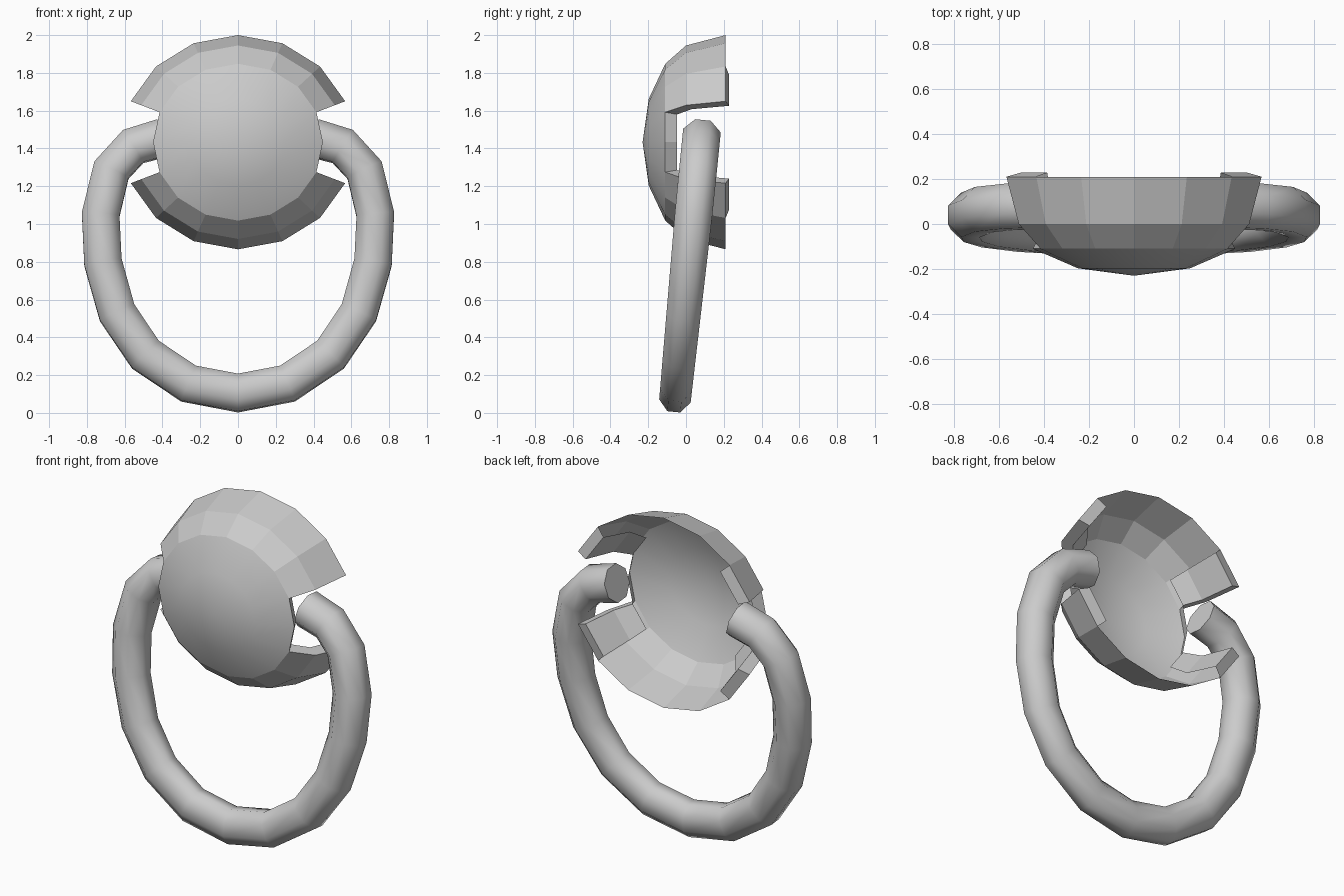
import bpy, bmesh
from math import sin, cos, pi, radians
from mathutils import Vector

if "Cube" in bpy.data.objects:
    bpy.data.objects.remove(bpy.data.objects["Cube"])

CZ = 1.433           # height of the dome centre
SEG = 16


def finish(bm, name):
    me = bpy.data.meshes.new(name)
    bm.to_mesh(me)
    bm.free()
    ob = bpy.data.objects.new(name, me)
    bpy.context.collection.objects.link(ob)
    return ob


# ---- domed shell: faceted outer bands, smooth cap, a notch on each side ----
PROFILE = [(0.567, 0.21), (0.512, 0.0), (0.415, -0.11), (0.23, -0.197)]   # radius, y


def dome_point(r, y, i):
    a = 2 * pi * i / SEG
    return Vector((1.083 * r * sin(a), y, CZ + r * cos(a)))


def dome_inner(k, i):
    # same point pushed inward along the shell normal
    r, y = PROFILE[k]
    dr, dy = [(-0.063, 0.018), (-0.055, 0.03), (-0.03, 0.063)][k]
    return dome_point(r + dr, y + dy, i)


bm = bmesh.new()
rings = [[bm.verts.new(dome_point(r, y, i)) for i in range(SEG)] for r, y in PROFILE]
tip = bm.verts.new((0, -0.23, CZ))
NOTCH = {3, 4, 11, 12}
for k in range(3):
    for i in range(SEG):
        if k < 2 and i in NOTCH:
            continue
        j = (i + 1) % SEG
        f = bm.faces.new((rings[k][i], rings[k][j], rings[k + 1][j], rings[k + 1][i]))
        f.smooth = k == 2
for i in range(SEG):
    bm.faces.new((rings[3][i], rings[3][(i + 1) % SEG], tip)).smooth = True

# thickened lips around the notches
inner = {}


def inn(k, i):
    if (k, i) not in inner:
        inner[k, i] = bm.verts.new(dome_inner(k, i))
    return inner[k, i]


def lip(a, b):
    bm.faces.new((rings[a[0]][a[1]], rings[b[0]][b[1]], inn(*b), inn(*a)))


for lo, hi in ((3, 5), (11, 13)):
    for i in (lo, hi):
        lip((0, i), (1, i))
        lip((1, i), (2, i))
    for i in range(lo, hi):
        lip((2, i), (2, i + 1))
    # backing plates and their rear edges
    for i in (lo - 1, hi):
        lip((0, i), (0, i + 1))
        for k in (0, 1):
            bm.faces.new((inn(k, i), inn(k, i + 1), inn(k + 1, i + 1), inn(k + 1, i)))
bmesh.ops.recalc_face_normals(bm, faces=bm.faces)
finish(bm, "domed_shell")

# ---- pull ring: eight-sided tube swept along an open, slightly tilted loop ----
HALF = [(0.262, 0.155), (0.49, 0.308), (0.64, 0.53), (0.715, 0.797),
        (0.727, 1.05), (0.67, 1.285), (0.555, 1.41), (0.40, 1.455)]
loop = [(-x, z) for x, z in reversed(HALF)] + [(0, 0.105)] + HALF
pts = [Vector((x, -0.065 + 0.1 * z, z)) for x, z in loop]
normal = Vector((0, 1, -0.1)).normalized()

bm = bmesh.new()
tube = []
for i, p in enumerate(pts):
    t = (pts[min(i + 1, len(pts) - 1)] - pts[max(i - 1, 0)]).normalized()
    side = t.cross(normal)
    depth = 0.082 + 0.018 * min(1, p.z / 1.1)
    ring = []
    for s in range(8):
        a = radians(22.5 + 45 * s)
        q = (side * cos(a) * 0.1 + normal * sin(a) * depth) / cos(pi / 8)
        ring.append(bm.verts.new(p + q))
    tube.append(ring)
for a, b in zip(tube, tube[1:]):
    for s in range(8):
        bm.faces.new((a[s], a[(s + 1) % 8], b[(s + 1) % 8], b[s])).smooth = True
bm.faces.new(tube[0])
bm.faces.new(tube[-1])
bmesh.ops.recalc_face_normals(bm, faces=bm.faces)
finish(bm, "pull_ring")
